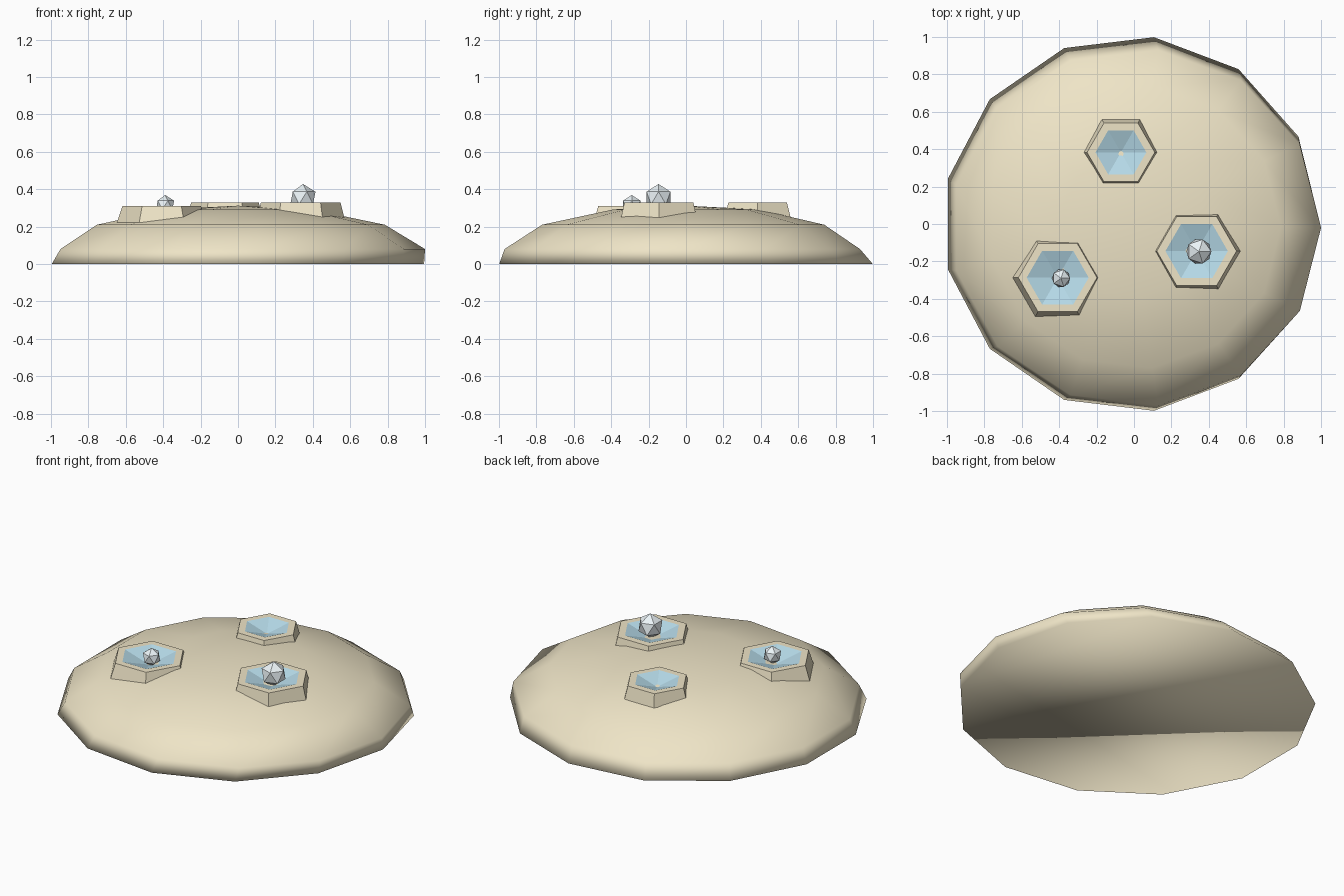
import bpy, bmesh, math

if "Cube" in bpy.data.objects:
    bpy.data.objects.remove(bpy.data.objects["Cube"])


def material(name, rgb):
    m = bpy.data.materials.new(name)
    m.diffuse_color = (*rgb, 1)
    m.use_nodes = True
    m.node_tree.nodes["Principled BSDF"].inputs["Base Color"].default_value = m.diffuse_color
    return m


SAND = material("sand", (0.86, 0.78, 0.57))
WATER = material("water", (0.47, 0.71, 0.82))
STEAM = material("steam", (0.84, 0.91, 0.94))


def finish(bm, name, mat, smooth=False):
    bmesh.ops.recalc_face_normals(bm, faces=bm.faces)
    me = bpy.data.meshes.new(name)
    bm.to_mesh(me)
    bm.free()
    me.materials.append(mat)
    for p in me.polygons:
        p.use_smooth = smooth
    ob = bpy.data.objects.new(name, me)
    bpy.context.collection.objects.link(ob)
    return ob


def ring(bm, n, cx, cy, rx, ry, z):
    return [bm.verts.new((cx + rx * math.cos(math.tau * i / n),
                          cy + ry * math.sin(math.tau * i / n), z)) for i in range(n)]


def bridge(bm, a, b):
    n = len(a)
    for i in range(n):
        j = (i + 1) % n
        bm.faces.new((a[i], a[j], b[j], b[i]))


def fan(bm, a, tip):
    t = bm.verts.new(tip)
    for i in range(len(a)):
        bm.faces.new((a[i], a[(i + 1) % len(a)], t))


# Thirteen-sided mound: cx, cy, rx, ry, z per ring
bm = bmesh.new()
rings = [ring(bm, 13, *r) for r in (
    (-0.015, 0.0, 1.01, 1.006, 0.0),
    (0.011, -0.02, 0.989, 0.957, 0.08),
    (0.004, -0.015, 0.781, 0.76, 0.21),
    (0.0, 0.0, 0.39, 0.39, 0.292))]
for a, b in zip(rings, rings[1:]):
    bridge(bm, a, b)
fan(bm, rings[-1], (0, 0, 0.312))
bm.faces.new(rings[0])
finish(bm, "mound", SAND, smooth=True)


# Hexagonal basins with sunken water
def basin(tag, cx, cy, top, r_base, z_base, r_top, r_in, depth):
    bm = bmesh.new()
    base = ring(bm, 6, cx, cy, r_base, r_base, z_base)
    rim = ring(bm, 6, cx, cy, r_top, r_top, top)
    lip = ring(bm, 6, cx, cy, r_in, r_in, top)
    bridge(bm, base, rim)
    bridge(bm, rim, lip)
    finish(bm, tag + "_basin", SAND)
    bm = bmesh.new()
    fan(bm, ring(bm, 6, cx, cy, r_in, r_in, top), (cx, cy, top - depth))
    finish(bm, tag + "_water", WATER)


basin("right", 0.335, -0.145, 0.328, 0.237, 0.235, 0.213, 0.167, 0.05)
basin("left", -0.408, -0.287, 0.31, 0.243, 0.212, 0.21, 0.166, 0.05)
basin("back", -0.07, 0.383, 0.328, 0.203, 0.25, 0.181, 0.136, 0.042)


# Faceted steam puffs
def puff(tag, loc, r):
    bm = bmesh.new()
    bmesh.ops.create_icosphere(bm, subdivisions=1, radius=r)
    bmesh.ops.translate(bm, verts=bm.verts, vec=loc)
    finish(bm, tag + "_puff", STEAM)


puff("right", (0.347, -0.147, 0.353), 0.075)
puff("left", (-0.39, -0.29, 0.315), 0.054)
